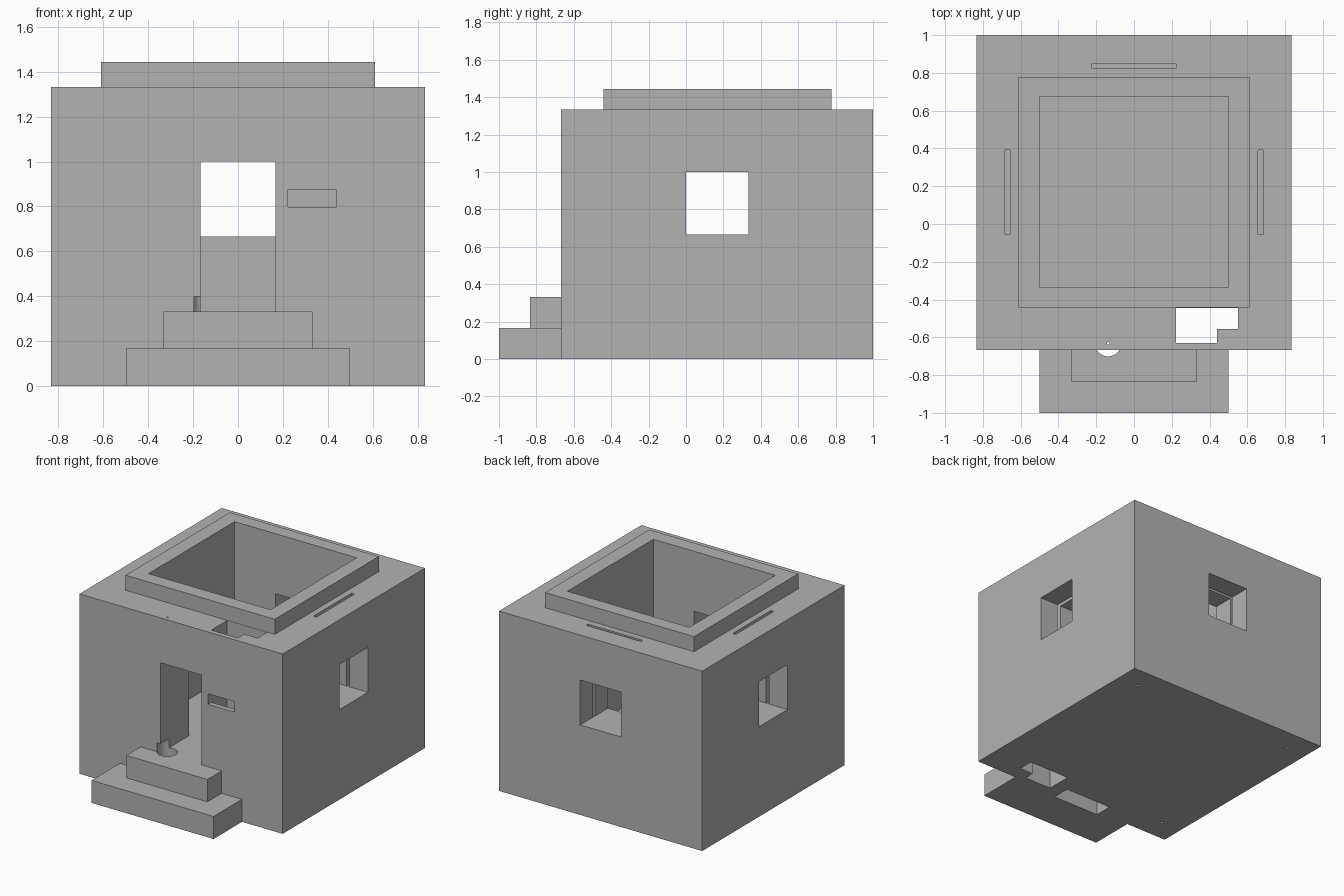
import bpy
import bmesh
from mathutils import Matrix, Vector

default = bpy.data.objects.get("Cube")
if default:
    bpy.data.objects.remove(default, do_unlink=True)

grey = bpy.data.materials.new("plain_grey")
grey.use_nodes = True
grey.diffuse_color = (0.45, 0.45, 0.45, 1)
grey.node_tree.nodes["Principled BSDF"].inputs["Base Color"].default_value = grey.diffuse_color


def make_object(name, bm):
    mesh = bpy.data.meshes.new(name)
    bm.to_mesh(mesh)
    bm.free()
    mesh.materials.append(grey)
    obj = bpy.data.objects.new(name, mesh)
    bpy.context.collection.objects.link(obj)
    return obj


def box(name, x, y, z):
    """Box given by its (min, max) range on each axis."""
    bm = bmesh.new()
    bmesh.ops.create_cube(bm, size=1)
    for v in bm.verts:
        v.co = Vector([r[0] if c < 0 else r[1] for c, r in zip(v.co, (x, y, z))])
    return make_object(name, bm)


def rod(name, x, y, z, radius, sides=32):
    """Upright cylinder between the two heights in z."""
    bm = bmesh.new()
    bmesh.ops.create_cone(bm, cap_ends=True, segments=sides, radius1=radius,
                          radius2=radius, depth=z[1] - z[0],
                          matrix=Matrix.Translation((x, y, sum(z) / 2)))
    return make_object(name, bm)


def combine(target, tool, operation="DIFFERENCE"):
    mod = target.modifiers.new(tool.name, "BOOLEAN")
    mod.operation = operation
    mod.solver = "EXACT"
    mod.object = tool
    tool.hide_render = True
    bpy.context.view_layer.objects.active = target
    bpy.ops.object.modifier_apply(modifier=mod.name)
    bpy.data.objects.remove(tool, do_unlink=True)


TOP, FLOOR, SILL, HEAD = 1.333, 0.333, 0.667, 1.0
FRONT = -0.667

# Solid walls, raised roof rim and the two entrance steps
house = box("house_shell", (-0.833, 0.833), (FRONT, 1), (0, TOP))
combine(house, box("roof_rim", (-0.611, 0.611), (-0.442, 0.778), (1.2, 1.445)), "UNION")
combine(house, box("lower_step", (-0.5, 0.5), (-1, -0.6), (0, 0.167)), "UNION")
combine(house, box("upper_step", (-0.333, 0.333), (-0.833, -0.6), (0, FLOOR)), "UNION")

# Room open to the sky, doorway and windows
combine(house, box("room", (-0.5, 0.5), (-0.333, 0.675), (FLOOR, 1.6)))
combine(house, box("doorway", (-0.167, 0.167), (-0.9, -0.2), (FLOOR, HEAD)))
combine(house, box("back_window", (-0.167, 0.167), (0.5, 1.2), (SILL, HEAD)))
combine(house, box("side_windows", (-1, 1), (0, 0.333), (SILL, HEAD)))

# Narrow slots that drop from the roof through each window
slot_z = (SILL + 0.001, 1.5)
combine(house, box("back_slot", (-0.225, 0.225), (0.827, 0.848), slot_z))
for side in (-1, 1):
    xs = sorted((side * 0.657, side * 0.682))
    combine(house, box("side_slot", xs, (-0.055, 0.392), slot_z))

# Stepped shaft beside the door and its small front opening
combine(house, box("shaft_wide", (0.222, 0.55), (-0.555, -0.444), (-0.1, 1.5)))
combine(house, box("shaft_deep", (0.222, 0.44), (-0.63, -0.444), (-0.1, 1.5)))
combine(house, box("front_opening", (0.222, 0.44), (-0.8, -0.5), (0.797, 0.875)))

# Door hinge: pocket under the step, round socket and pin hole in the lintel
combine(house, box("hinge_pocket", (-0.257, 0.12), (-0.702, -0.57), (-0.1, 0.27)))
combine(house, rod("hinge_socket", -0.137, -0.632, (0.2, 0.4), 0.069))
combine(house, rod("hinge_pin_hole", -0.137, -0.632, (0.9, 1.5), 0.007, 12))

# Screw holes in the underside
for x in (-0.667, 0.667):
    for y in (-0.5, 0.833):
        combine(house, rod("screw_hole", x, y, (-0.1, 0.15), 0.011, 12))
